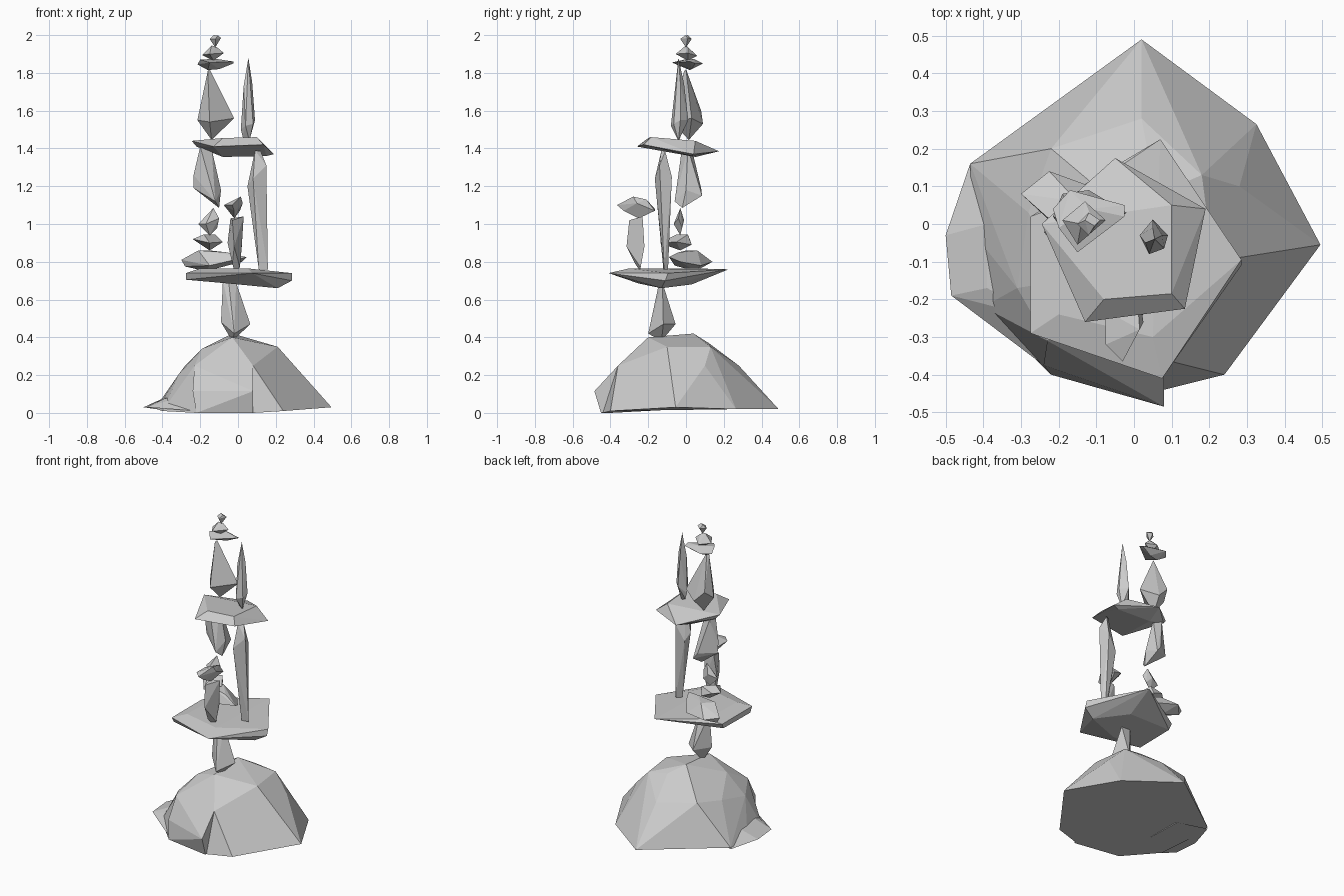
import bpy, bmesh, math


def stone(name, *corners):
    """Faceted stone: convex hull of its main corners, flat faces merged."""
    bm = bmesh.new()
    for c in corners:
        bm.verts.new(c)
    bmesh.ops.convex_hull(bm, input=bm.verts)
    loose = [v for v in bm.verts if not v.link_faces]
    bmesh.ops.delete(bm, geom=loose, context='VERTS')
    bmesh.ops.dissolve_limit(bm, angle_limit=math.radians(6),
                             verts=bm.verts, edges=bm.edges)
    bmesh.ops.recalc_face_normals(bm, faces=bm.faces)
    mesh = bpy.data.meshes.new(name)
    bm.to_mesh(mesh)
    bm.free()
    obj = bpy.data.objects.new(name, mesh)
    bpy.context.collection.objects.link(obj)
    return obj


# Large boulder at the bottom: foot, shoulder and crown corners
stone("base_boulder",
      (.02, .49, .02), (.325, .265, .02), (.495, -.055, .03), (.36, -.25, .02),
      (.24, -.40, .01), (.08, -.44, .0), (-.22, -.40, .0), (-.40, -.22, .01),
      (-.43, -.02, .02), (-.435, .16, .03),
      (.08, -.36, .25), (-.23, -.31, .25),
      (.30, -.05, .25), (.28, .10, .25), (.02, .28, .25), (-.31, -.17, .21),
      (-.22, .20, .28), (-.28, .03, .25), (.21, -.10, .35), (.18, .13, .35),
      (-.19, -.15, .34), (-.03, -.20, .40), (-.03, .04, .42), (.05, .12, .37))

# Low ledge on the left and block on the front of the boulder
stone("base_left_ledge",
      (-.485, -.19, .03), (-.5, -.03, .03), (-.435, .16, .02), (-.39, -.17, .075),
      (-.39, .0, .08), (-.22, -.39, .01), (-.25, .10, .02), (-.25, -.25, .10))
stone("base_front_block",
      (.08, -.485, .115), (-.24, -.375, .115), (.08, -.45, .0), (-.22, -.40, .0),
      (.08, -.36, .25), (-.23, -.31, .25), (.08, -.30, .02), (-.20, -.25, .02))

# Neck stone under the lower slab
stone("neck_stone",
      (-.08, -.13, .70), (-.01, -.125, .69), (-.05, -.14, .70), (-.09, -.14, .48),
      (.065, -.12, .47), (-.02, -.20, .42), (-.01, -.055, .47), (-.03, -.13, .38))

# Lower slab
stone("lower_slab",
      (-.275, -.29, .74), (.075, -.41, .74), (.285, -.095, .74), (.07, .225, .76),
      (-.275, .02, .74), (-.20, -.24, .765), (.05, -.30, .765), (.05, .10, .77),
      (-.19, .05, .765), (-.275, -.27, .705), (-.27, .0, .705), (.285, -.11, .70),
      (.21, -.13, .66), (-.05, -.25, .685), (.05, .03, .68))

# Short front post and its cap
stone("front_post",
      (.03, -.23, 1.04), (-.04, -.23, 1.03), (-.03, -.30, 1.02), (-.055, -.24, .90),
      (-.02, -.315, .88), (.02, -.22, .88), (-.03, -.27, .79), (.01, -.24, .77),
      (-.02, -.245, .755))
stone("front_cap",
      (-.03, -.365, 1.10), (-.075, -.32, 1.10), (.015, -.28, 1.145),
      (.025, -.26, 1.11), (.01, -.21, 1.13), (-.04, -.165, 1.08), (.01, -.165, 1.07),
      (-.075, -.23, 1.10), (-.02, -.33, 1.07), (-.02, -.25, 1.03))

# Tall right pillar holding the upper slab
stone("tall_pillar",
      (.09, -.13, 1.39), (.12, -.11, 1.385), (.05, -.12, 1.2), (.08, -.165, 1.24),
      (.15, -.14, 1.31), (.13, -.075, 1.25), (.09, -.12, .9), (.11, -.12, .76),
      (.158, -.115, .76), (.14, -.095, .76), (.07, -.085, 1.15))

# Left column: four stacked stones
stone("column_stone_1",
      (-.30, .08, .81), (-.225, .14, .80), (-.21, .0, .86), (-.15, .06, .86),
      (-.06, -.04, .85), (.045, -.09, .825), (.02, -.03, .80), (-.15, -.06, .78),
      (-.28, .08, .775), (-.17, .05, .75), (-.06, .08, .78))
stone("column_stone_2",
      (-.24, -.02, .92), (-.15, -.14, .90), (-.08, -.05, .905), (-.13, .03, .89),
      (-.18, -.05, .945), (-.12, .01, .945), (-.20, .02, .92), (-.15, -.03, .86))
stone("column_stone_3",
      (-.21, -.03, 1.0), (-.17, -.065, 1.0), (-.10, -.04, 1.03), (-.15, -.01, 1.02),
      (-.13, -.03, 1.085), (-.11, -.02, .98), (-.15, -.03, .94))
stone("column_stone_4",
      (-.20, -.02, 1.41), (-.14, .01, 1.40), (-.19, .03, 1.40), (-.235, .0, 1.26),
      (-.235, .01, 1.19), (-.14, .08, 1.19), (-.11, .085, 1.15), (-.09, .0, 1.18),
      (-.12, -.06, 1.12), (-.10, -.02, 1.085))

# Upper slab
stone("upper_slab",
      (-.245, .0, 1.44), (-.22, .01, 1.41), (-.13, -.26, 1.41), (.135, -.225, 1.42),
      (.19, .04, 1.37), (-.05, .175, 1.385), (-.08, -.2, 1.455), (.10, -.185, 1.46),
      (.10, .05, 1.44), (-.08, .05, 1.355), (.15, .03, 1.36))

# Standing stones on the upper slab
stone("upper_stone",
      (-.15, .0, 1.82), (-.16, -.01, 1.81), (-.215, .02, 1.55), (-.02, .03, 1.56),
      (-.15, -.075, 1.54), (-.12, .09, 1.53), (-.19, .08, 1.60), (-.14, .015, 1.445))
stone("upper_spire",
      (.055, -.04, 1.88), (.03, -.05, 1.73), (.075, -.03, 1.75), (.05, -.01, 1.74),
      (.015, -.03, 1.50), (.04, -.08, 1.52), (.09, -.03, 1.55), (.05, .012, 1.55),
      (.08, -.065, 1.53), (.06, -.04, 1.44), (.025, -.03, 1.46))

# Three small balancing stones at the top
stone("top_stone_1",
      (-.215, .04, 1.845), (-.17, .09, 1.85), (-.025, .05, 1.85), (-.025, .02, 1.86),
      (-.15, -.075, 1.855), (-.20, -.01, 1.87), (-.12, .04, 1.875),
      (-.16, .02, 1.815), (-.10, .03, 1.82))
stone("top_stone_2",
      (-.19, .01, 1.895), (-.15, -.055, 1.90), (-.075, .01, 1.905), (-.13, .06, 1.89),
      (-.14, .0, 1.945), (-.11, .01, 1.935), (-.13, .01, 1.865))
stone("top_stone_3",
      (-.15, .0, 1.98), (-.12, -.03, 1.98), (-.09, .01, 1.985), (-.12, .03, 1.98),
      (-.13, .01, 2.0), (-.105, -.005, 1.998), (-.12, .0, 1.935))
